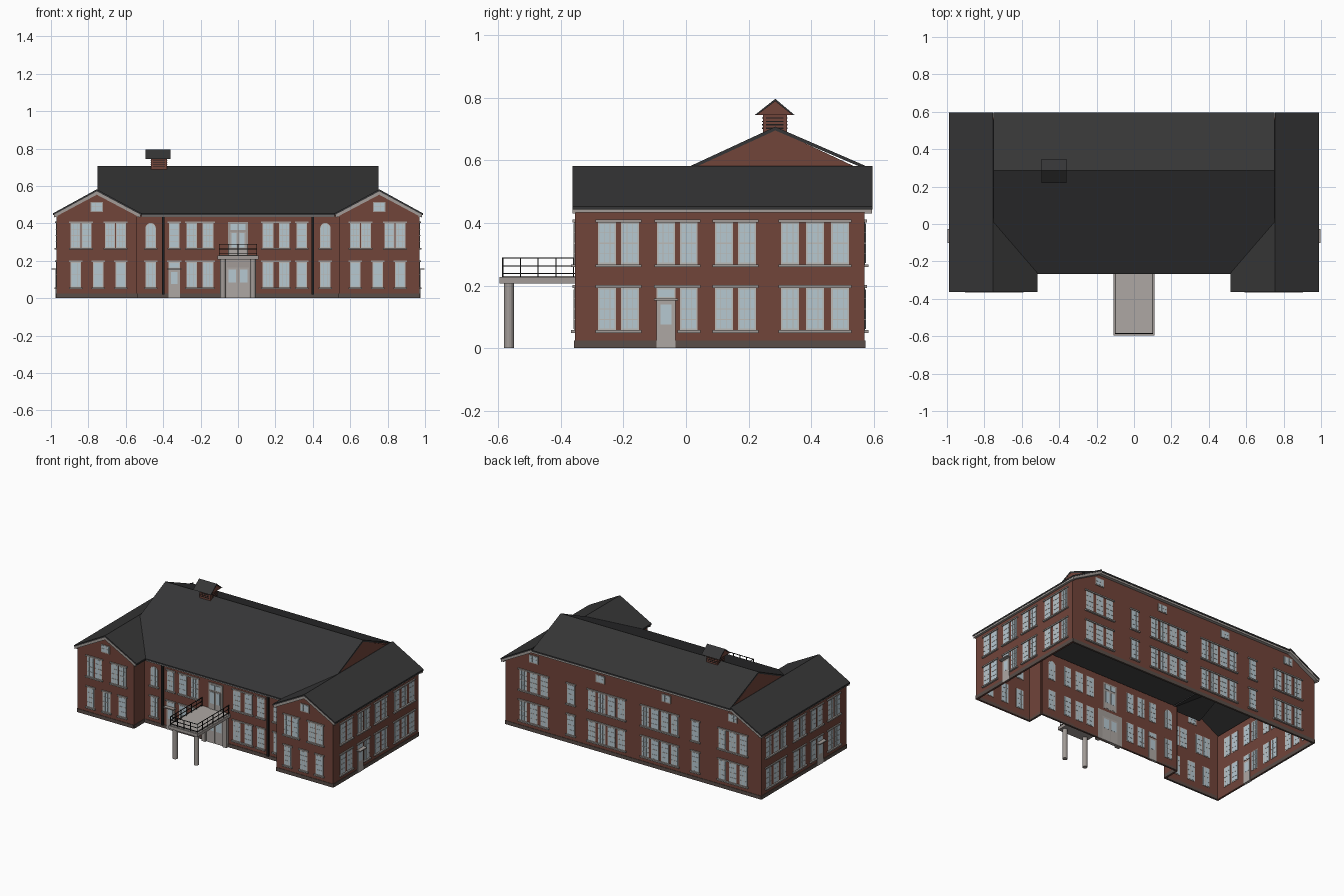
import bpy, bmesh, math
from mathutils import Matrix, Vector

if "Cube" in bpy.data.objects:
    bpy.data.objects.remove(bpy.data.objects["Cube"])

COLORS = {
    "brick": (0.165, 0.058, 0.042), "roof_dark": (0.036, 0.036, 0.037),
    "stone_trim": (0.36, 0.33, 0.31), "glass": (0.47, 0.58, 0.64),
    "window_frame": (0.50, 0.49, 0.47), "door_grey": (0.42, 0.39, 0.37),
    "foundation": (0.10, 0.075, 0.065), "black_metal": (0.012, 0.012, 0.012),
}
mats = {}
for n, c in COLORS.items():
    mats[n] = bpy.data.materials.new(n)
    mats[n].diffuse_color = (*c, 1)
parts = {}


def frame(u, n, w, origin):
    """Matrix with local axes: u = along, n = outward, w = up."""
    m = Matrix((u, n, w)).transposed().to_4x4()
    m.translation = Vector(origin)
    return m


def prism(part, mat, m, pts, n0, n1):
    """Extrude a (u, w) outline from depth n0 to n1 into the named part."""
    bm = parts.setdefault(part, (bmesh.new(), mat))[0]
    a = [bm.verts.new(m @ Vector((u, n0, w))) for u, w in pts]
    b = [bm.verts.new(m @ Vector((u, n1, w))) for u, w in pts]
    fs = [bm.faces.new(a), bm.faces.new(b[::-1])]
    for i in range(len(a)):
        j = (i + 1) % len(a)
        fs.append(bm.faces.new((a[i], b[i], b[j], a[j])))
    bmesh.ops.recalc_face_normals(bm, faces=fs)


def box(part, mat, m, u0, u1, w0, w1, n0, n1):
    prism(part, mat, m, [(u0, w0), (u1, w0), (u1, w1), (u0, w1)], n0, n1)


X, Y, Z = (1, 0, 0), (0, 1, 0), (0, 0, 1)
XN, YN = (-1, 0, 0), (0, -1, 0)
WX, RX = 0.97, 0.755                      # outer wall, wing ridge
YF, YC, YB = -0.355, -0.24, 0.57          # wing front, centre front, back
WING = frame(X, YN, Z, (0, YF, 0))
CENTRE = frame(X, YN, Z, (0, YC, 0))
BACK = frame(X, Y, Z, (0, YB, 0))
RIGHT = frame(Y, X, Z, (WX, 0, 0))
LEFT = frame(Y, XN, Z, (-WX, 0, 0))
PLAN = frame(X, Z, Y, (0, 0, 0))          # outline in plan, depth = height
WORLD = frame(X, Y, Z, (0, 0, 0))         # outline in xz, depth = y
UP, LOW = (0.268, 0.402), (0.058, 0.192)
T = 0.01


def outline(u, z0, z1, w, arch, inset):
    a, b, h = u - w / 2 + inset, u + w / 2 - inset, z1 - inset
    if not arch:
        return [(a, z0 + inset), (b, z0 + inset), (b, h), (a, h)]
    r = (b - a) / 2
    arc = [(u + r * math.cos(t * math.pi / 10), h - r + r * math.sin(t * math.pi / 10)) for t in range(11)]
    return [(a, z0 + inset), (b, z0 + inset)] + arc


def window(m, u, z0, z1, w=0.057, arch=False):
    prism("window_frames", "window_frame", m, outline(u, z0, z1, w, arch, 0), -0.012, 0.002)
    prism("window_glass", "glass", m, outline(u, z0, z1, w, arch, 0.005), -0.013, 0.003)
    for k in (1, 2):
        x = u - w / 2 + w * k / 3
        box("window_bars", "window_frame", m, x - 0.001, x + 0.001, z0 + 0.004, z1 - 0.004, -0.014, 0.004)
    for k in (1, 2, 3):
        if arch and k == 3:
            continue
        z, t = z0 + (z1 - z0) * k / 4, 0.002 if k == 2 else 0.001
        box("window_bars", "window_frame", m, u - w / 2 + 0.004, u + w / 2 - 0.004, z - t, z + t, -0.014, 0.0045)


def group(m, us, rng, w=0.057, arch=False):
    """Row of windows sharing a lintel and a sill."""
    for u in us:
        window(m, u, *rng, w, arch)
    a, b = min(us) - w / 2 - 0.008, max(us) + w / 2 + 0.008
    if not arch:
        box("lintels", "stone_trim", m, a, b, rng[1], rng[1] + 0.009, 0, 0.008)
    box("sills", "stone_trim", m, a, b, rng[0] - 0.009, rng[0], 0, 0.012)


def vent(m, u, z):
    box("attic_vent_frames", "stone_trim", m, u - 0.034, u + 0.034, z - 0.028, z + 0.026, -0.012, 0.004)
    box("attic_vents", "glass", m, u - 0.027, u + 0.027, z - 0.021, z + 0.02, -0.013, 0.005)
    for d in (-0.009, 0.009):
        box("attic_vent_bars", "window_frame", m, u + d - 0.001, u + d + 0.001, z - 0.021, z + 0.02, -0.014, 0.006)
    box("attic_vent_bars", "window_frame", m, u - 0.027, u + 0.027, z - 0.001, z + 0.001, -0.014, 0.006)


def side_door(m, u, w=0.06):
    """Single door with glazed top, little canopy and transom."""
    box("side_doors", "door_grey", m, u - w / 2, u + w / 2, 0, 0.152, -0.013, 0.005)
    box("door_glass", "glass", m, u - w / 2 + 0.012, u + w / 2 - 0.012, 0.075, 0.14, -0.014, 0.006)
    box("door_canopies", "stone_trim", m, u - 0.038, u + 0.038, 0.152, 0.159, 0, 0.028)
    box("transom_frames", "window_frame", m, u - w / 2, u + w / 2, 0.159, 0.192, -0.012, 0.002)
    box("transom_glass", "glass", m, u - w / 2 + 0.005, u + w / 2 - 0.005, 0.164, 0.187, -0.013, 0.003)
    box("lintels", "stone_trim", m, u - w / 2 - 0.008, u + w / 2 + 0.008, 0.192, 0.201, 0, 0.008)


# brick shell and foundation band
for m in (LEFT, RIGHT):
    box("side_walls", "brick", m, YF, YB, 0, 0.446, -T, 0)
    box("foundation", "foundation", m, YF, YB, 0, 0.024, -T, 0.003)
for s in (-1, 1):
    prism("wing_front_walls", "brick", WING,
          [(s * 0.54, 0), (s * WX, 0), (s * WX, 0.446), (s * RX, 0.568), (s * 0.54, 0.446)], -T, 0)
    inner = frame(Y, (-s, 0, 0), Z, (s * 0.54, 0, 0))
    box("wing_return_walls", "brick", inner, YF, YC, 0, 0.446, -T, 0)
    box("foundation", "foundation", inner, YF, YC, 0, 0.024, -T, 0.003)
    box("foundation", "foundation", WING, *sorted((s * 0.54, s * WX)), 0, 0.024, -T, 0.003)
box("centre_front_wall", "brick", CENTRE, -0.54, 0.54, 0, 0.45, -T, 0)
box("foundation", "foundation", CENTRE, -0.54, 0.54, 0, 0.024, -T, 0.003)
prism("back_wall", "brick", BACK, [(-WX, 0), (WX, 0), (WX, 0.446), (RX, 0.57), (-RX, 0.57), (-WX, 0.446)], -T, 0)
box("foundation", "foundation", BACK, -WX, WX, 0, 0.024, -T, 0.003)

# roofs, rake boards and eaves
for s in (-1, 1):
    for edge, y1 in ((0.99, 0.596), (0.515, 0.56)):
        prism("wing_roofs", "roof_dark", WORLD,
              [(s * RX, 0.582), (s * edge, 0.453), (s * edge, 0.443), (s * RX, 0.571)], -0.363, y1)
        tip = 0.985 if edge > RX else 0.522
        rake = [(s * RX, 0.573), (s * tip, 0.448), (s * tip, 0.430), (s * RX, 0.553)]
        prism("rake_boards", "stone_trim", WORLD, rake, -0.3625, YF + 0.002)
        if edge > RX:
            prism("rake_boards", "stone_trim", WORLD, rake, YB, 0.594)
    side = RIGHT if s > 0 else LEFT
    box("side_eaves", "stone_trim", side, -0.362, 0.594, 0.434, 0.448, -0.004, 0.015)
    inner = frame(Y, (-s, 0, 0), Z, (s * 0.54, 0, 0))
    box("side_eaves", "stone_trim", inner, -0.362, YC, 0.434, 0.448, 0, 0.018)
    # brick gable ends of the main roof
    gable = frame(Y, X, Z, (s * 0.745, 0, 0))
    prism("main_gables", "brick", gable, [(0.0, 0.565), (0.285, 0.699), (0.57, 0.565)], -0.004, 0.004)
MAIN = frame(Y, X, Z, (0, 0, 0))
prism("main_roof", "roof_dark", MAIN,
      [(-0.266, 0.452), (0.285, 0.707), (0.596, 0.572), (0.596, 0.562), (0.285, 0.695), (-0.266, 0.442)], -0.75, 0.75)
box("front_eave", "stone_trim", CENTRE, -0.515, 0.515, 0.434, 0.446, 0, 0.022)
box("back_eave", "stone_trim", BACK, -RX, RX, 0.55, 0.563, 0, 0.022)

# cupola
box("cupola_base", "brick", PLAN, -0.465, -0.38, 0.245, 0.322, 0.66, 0.75)
for k in range(4):
    z = 0.70 + 0.011 * k
    box("cupola_louvers", "black_metal", WORLD, -0.455, -0.39, z, z + 0.004, 0.243, 0.324)
    box("cupola_louvers", "black_metal", MAIN, 0.255, 0.312, z, z + 0.004, -0.467, -0.378)
prism("cupola_gable", "brick", MAIN, [(0.224, 0.744), (0.346, 0.744), (0.285, 0.790)], -0.49, -0.365)
prism("cupola_roof", "roof_dark", MAIN, [(0.219, 0.744), (0.285, 0.796), (0.347, 0.744), (0.340, 0.744),
                                         (0.285, 0.788), (0.226, 0.744)], -0.495, -0.36)

# front windows
for s in (-1, 1):
    c = s * 0.747
    for d in (-0.092, 0.092):
        group(WING, [c + d - 0.03, c + d + 0.03], UP, 0.054)
    for d in (-0.12, 0, 0.12):
        group(WING, [c + d], LOW)
    vent(WING, s * RX, 0.488)
    group(CENTRE, [s * 0.467], UP, 0.056, True)
    group(CENTRE, [s * 0.467], LOW, 0.056)
    for rng in (UP, LOW):
        group(CENTRE, [s * 0.16, s * 0.248], rng)
        if s > 0 or rng is UP:
            group(CENTRE, [s * 0.341], rng)
    box("downspouts", "black_metal", CENTRE, s * 0.4 - 0.007, s * 0.4 + 0.007, 0.02, 0.44, 0, 0.012)
side_door(CENTRE, -0.341)

# side windows and doors
for m in (LEFT, RIGHT):
    for rng in (UP, LOW):
        for us in ([-0.252, -0.179], [-0.064, 0.009], [0.121, 0.195], [0.332, 0.412, 0.492]):
            group(m, us[1:] if rng is LOW and us[0] == -0.064 else us, rng)
    side_door(m, -0.064)

# back windows and vents
for s in (-1, 1):
    for rng in (UP, LOW):
        group(BACK, [s * 0.675, s * 0.755, s * 0.835], rng)
        group(BACK, [s * 0.472], rng)
        group(BACK, [s * 0.09, s * 0.165], rng)
        group(BACK, [s * 0.24, s * 0.315], rng)
    vent(BACK, s * RX, 0.50)
    vent(BACK, s * 0.25, 0.50)

# main entrance and balcony door
box("entrance_surround", "stone_trim", CENTRE, -0.095, 0.095, 0, 0.207, -0.011, 0.006)
box("balcony_door_surround", "stone_trim", CENTRE, -0.053, 0.053, 0.225, 0.408, -0.011, 0.006)
for s in (-1, 1):
    c = s * 0.031
    box("entrance_doors", "door_grey", CENTRE, c - 0.029, c + 0.029, 0, 0.165, -0.012, 0.01)
    box("door_glass", "glass", CENTRE, c - 0.02, c + 0.02, 0.085, 0.152, -0.013, 0.012)
    c = s * 0.022
    box("balcony_doors", "door_grey", CENTRE, c - 0.02, c + 0.02, 0.23, 0.355, -0.012, 0.009)
    box("door_glass", "glass", CENTRE, c - 0.014, c + 0.014, 0.27, 0.348, -0.013, 0.011)
    box("transom_glass", "glass", CENTRE, c - 0.018, c + 0.018, 0.364, 0.396, -0.013, 0.009)

# portico: slab, deck, columns
box("portico_slab", "stone_trim", PLAN, -0.11, 0.11, -0.595, YC, 0.207, 0.228)
box("portico_deck", "door_grey", PLAN, -0.098, 0.098, -0.583, YC, 0.22, 0.230)
for x in (-0.08, 0.08):
    ring = [(x + 0.016 * math.cos(k * math.pi / 8), -0.565 + 0.016 * math.sin(k * math.pi / 8)) for k in range(16)]
    prism("portico_columns", "stone_trim", PLAN, ring, 0, 0.208)
    box("portico_pilasters", "stone_trim", PLAN, x - 0.015, x + 0.015, -0.262, YC, 0, 0.208)

# balcony railing
R = 0.0018
for z in (0.238, 0.263, 0.288):
    for x in (-0.101, 0.101):
        box("balcony_railing", "black_metal", PLAN, x - R, x + R, -0.585, YC, z - R, z + R)
    box("balcony_railing", "black_metal", PLAN, -0.101, 0.101, -0.585 - R, -0.585 + R, z - R, z + R)
posts = [(x, -0.585) for x in (-0.05, 0, 0.05)]
posts += [(s * 0.101, -0.585 + 0.0565 * k) for s in (-1, 1) for k in range(7)]
for x, y in posts:
    box("balcony_posts", "black_metal", PLAN, x - R, x + R, y - R, y + R, 0.228, 0.288)

# finish: one object per part
for name, (bm, mat) in parts.items():
    me = bpy.data.meshes.new(name)
    bm.to_mesh(me)
    bm.free()
    me.materials.append(mats[mat])
    bpy.context.collection.objects.link(bpy.data.objects.new(name, me))

for m in bpy.data.materials:
    if m.users and not m.is_grease_pencil:
        m.use_nodes = True
        m.node_tree.nodes["Principled BSDF"].inputs["Base Color"].default_value = m.diffuse_color
